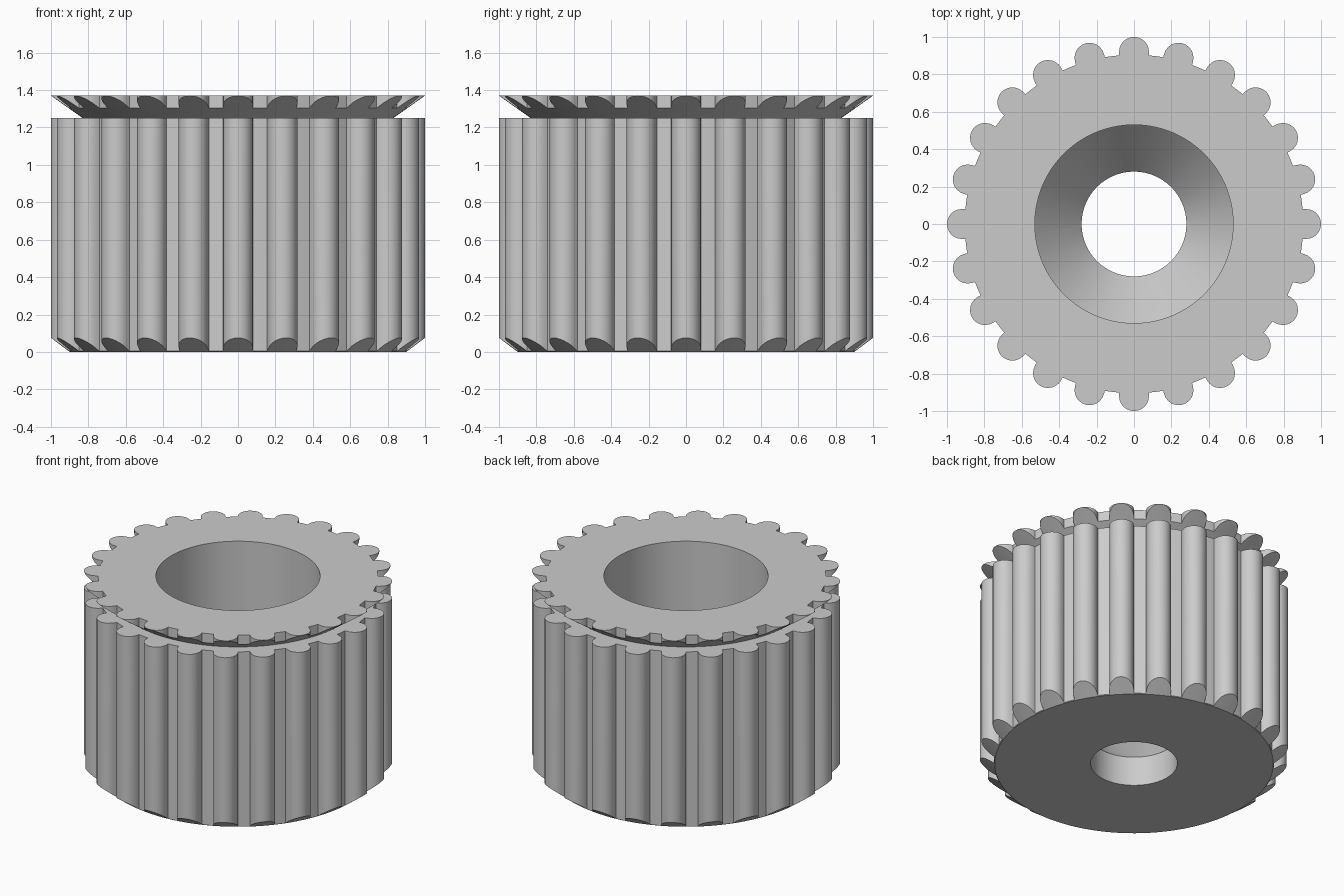
import bpy, bmesh, math

cube = bpy.data.objects.get("Cube")
if cube:
    bpy.data.objects.remove(cube, do_unlink=True)

RIBS = 24
ARC_STEPS = 12
RIB_CENTRE, RIB_RADIUS = 0.92, 0.08
CORE = 0.905            # valley radius between ribs
FOOT, NECK = 0.90, 0.83  # narrow ends of the two chamfer cones
BODY_TOP, TOP = 1.25, 1.37
BORE, SOCKET = 0.28, 0.53


def ribbed_outline():
    """Outline of the fluted rim as (angle, radius) pairs."""
    step = math.tau / RIBS
    edge = math.asin(RIB_RADIUS / CORE)
    outline = []
    for rib in range(RIBS):
        turn = rib * step
        outline.append((turn - edge, CORE))
        for i in range(ARC_STEPS + 1):
            t = math.pi * (i / ARC_STEPS - 0.5)
            x = RIB_CENTRE + RIB_RADIUS * math.cos(t)
            y = RIB_RADIUS * math.sin(t)
            outline.append((turn + math.atan2(y, x), math.hypot(x, y)))
        outline.append((turn + edge, CORE))
        outline.append((turn + step / 2, CORE))
    return outline


def foot_height(r):
    return (r - FOOT) / (1 - FOOT) * 0.075


def flange_height(r):
    return BODY_TOP + (r - NECK) / (1 - NECK) * (TOP - BODY_TOP)


# Each loop gives radius and height from the local rim radius
loops = [
    lambda r: (FOOT, 0),                  # bottom edge
    lambda r: (r, foot_height(r)),        # chamfered rib feet
    lambda r: (r, BODY_TOP),              # shoulder
    lambda r: (NECK, BODY_TOP),           # groove
    lambda r: (r, flange_height(r)),      # underside of flange
    lambda r: (r, TOP),                   # flange rim
    lambda r: (SOCKET, TOP),              # socket mouth
    lambda r: (SOCKET, 0.49),             # socket wall
    lambda r: (BORE, 0.21),               # tapered seat
    lambda r: (BORE, 0),                  # bore
]

# Fluted wheel: skin the loops into a closed ring
bm = bmesh.new()
rings = []
outline = ribbed_outline()
for loop in loops:
    ring = []
    for angle, rim in outline:
        r, z = loop(rim)
        ring.append(bm.verts.new((r * math.cos(angle), r * math.sin(angle), z)))
    rings.append(ring)
for k, a in enumerate(rings):
    b = rings[(k + 1) % len(rings)]
    for i in range(len(a)):
        j = (i + 1) % len(a)
        bm.faces.new((a[i], a[j], b[j], b[i]))
bmesh.ops.remove_doubles(bm, verts=bm.verts, dist=0.00005)
bmesh.ops.recalc_face_normals(bm, faces=bm.faces)

mesh = bpy.data.meshes.new("fluted_wheel")
bm.to_mesh(mesh)
bm.free()
wheel = bpy.data.objects.new("fluted_wheel", mesh)
bpy.context.collection.objects.link(wheel)

# Plain grey
grey = bpy.data.materials.new("light_grey")
grey.use_nodes = True
colour = (0.6, 0.6, 0.6, 1)
grey.diffuse_color = colour
grey.node_tree.nodes["Principled BSDF"].inputs["Base Color"].default_value = colour
mesh.materials.append(grey)

bpy.ops.object.select_all(action="DESELECT")
wheel.select_set(True)
bpy.context.view_layer.objects.active = wheel
bpy.ops.object.shade_smooth_by_angle(angle=math.radians(28))
